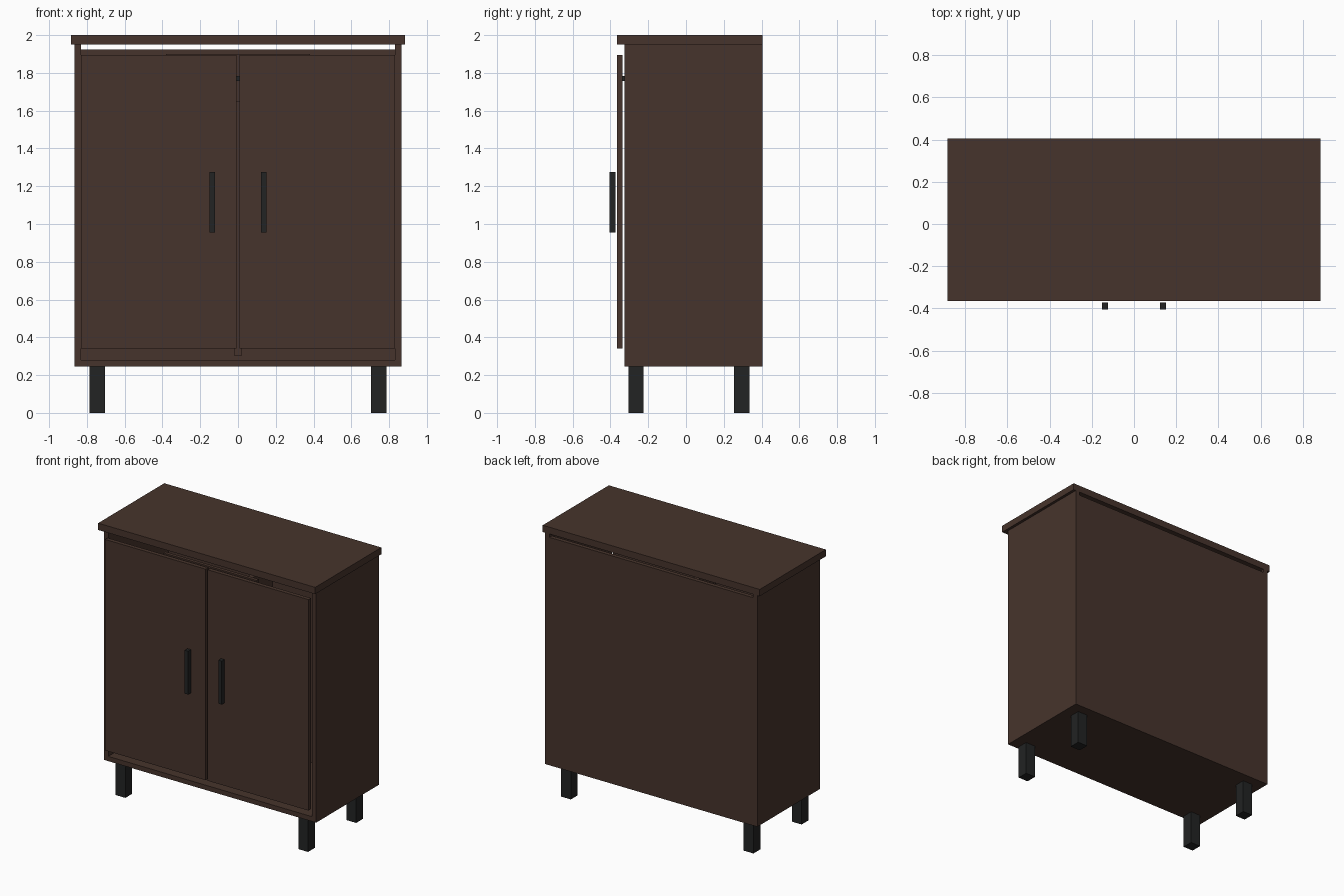
import bpy
import bmesh

cube = bpy.data.objects.get("Cube")
if cube:
    bpy.data.objects.remove(cube, do_unlink=True)


def material(name, colour):
    m = bpy.data.materials.new(name)
    m.use_nodes = True
    m.diffuse_color = (*colour, 1)
    m.node_tree.nodes["Principled BSDF"].inputs["Base Color"].default_value = (*colour, 1)
    return m


wood = material("dark_brown_wood", (0.062, 0.034, 0.025))
black = material("matt_black", (0.016, 0.017, 0.017))


def finish(name, bm, mat):
    bmesh.ops.recalc_face_normals(bm, faces=bm.faces)
    mesh = bpy.data.meshes.new(name)
    bm.to_mesh(mesh)
    bm.free()
    mesh.materials.append(mat)
    ob = bpy.data.objects.new(name, mesh)
    bpy.context.collection.objects.link(ob)
    return ob


def box(name, xs, ys, zs, mat):
    """Box between the given limits on each axis."""
    bm = bmesh.new()
    bmesh.ops.create_cube(bm, size=1)
    for v in bm.verts:
        v.co = [lim[0] if c < 0 else lim[1] for c, lim in zip(v.co, (xs, ys, zs))]
    return finish(name, bm, mat)


W, IN = 0.865, 0.83               # outer and inner half widths
FRONT, BACK = -0.325, 0.405
BASE, FLOOR, TOP = 0.245, 0.28, 1.95

# Carcass: sides and floor as one extruded U profile
profile = [(-W, BASE), (W, BASE), (W, TOP), (IN, TOP),
           (IN, FLOOR), (-IN, FLOOR), (-IN, TOP), (-W, TOP)]
bm = bmesh.new()
face = bm.faces.new([bm.verts.new((x, FRONT, z)) for x, z in profile])
geom = bmesh.ops.extrude_face_region(bm, geom=[face])["geom"]
bmesh.ops.translate(bm, vec=(0, BACK - FRONT, 0),
                    verts=[g for g in geom if isinstance(g, bmesh.types.BMVert)])
finish("carcass", bm, wood)

# Back stops short of the worktop, leaving a slot
box("back_panel", (-IN, IN), (0.375, BACK), (FLOOR, 1.925), wood)
box("top_panel", (-0.885, 0.885), (-0.365, BACK), (TOP, 2.0), wood)

# Interior divider and small drawer behind the doors
box("divider", (-0.02, 0.02), (-0.3, 0.375), (0.305, 1.645), wood)
box("drawer_front", (-0.38, 0.38), (FRONT, -0.3), (1.645, 1.9), wood)
box("drawer_knob", (-0.015, 0.015), (-0.337, FRONT), (1.757, 1.783), black)

# Doors, handles and legs on both sides
for side, s in (("left", 1), ("right", -1)):
    def span(a, b):
        return tuple(sorted((s * a, s * b)))

    box(side + "_door", span(0.008, IN), (-0.365, -0.335), (0.34, 1.895), wood)
    box(side + "_handle", span(0.123, 0.151), (-0.405, -0.373), (0.955, 1.275), black)
    for end, y in (("front", -0.305), ("back", 0.255)):
        box(f"{end}_{side}_leg", span(0.705, 0.785), (y, y + 0.08), (0, BASE), black)
